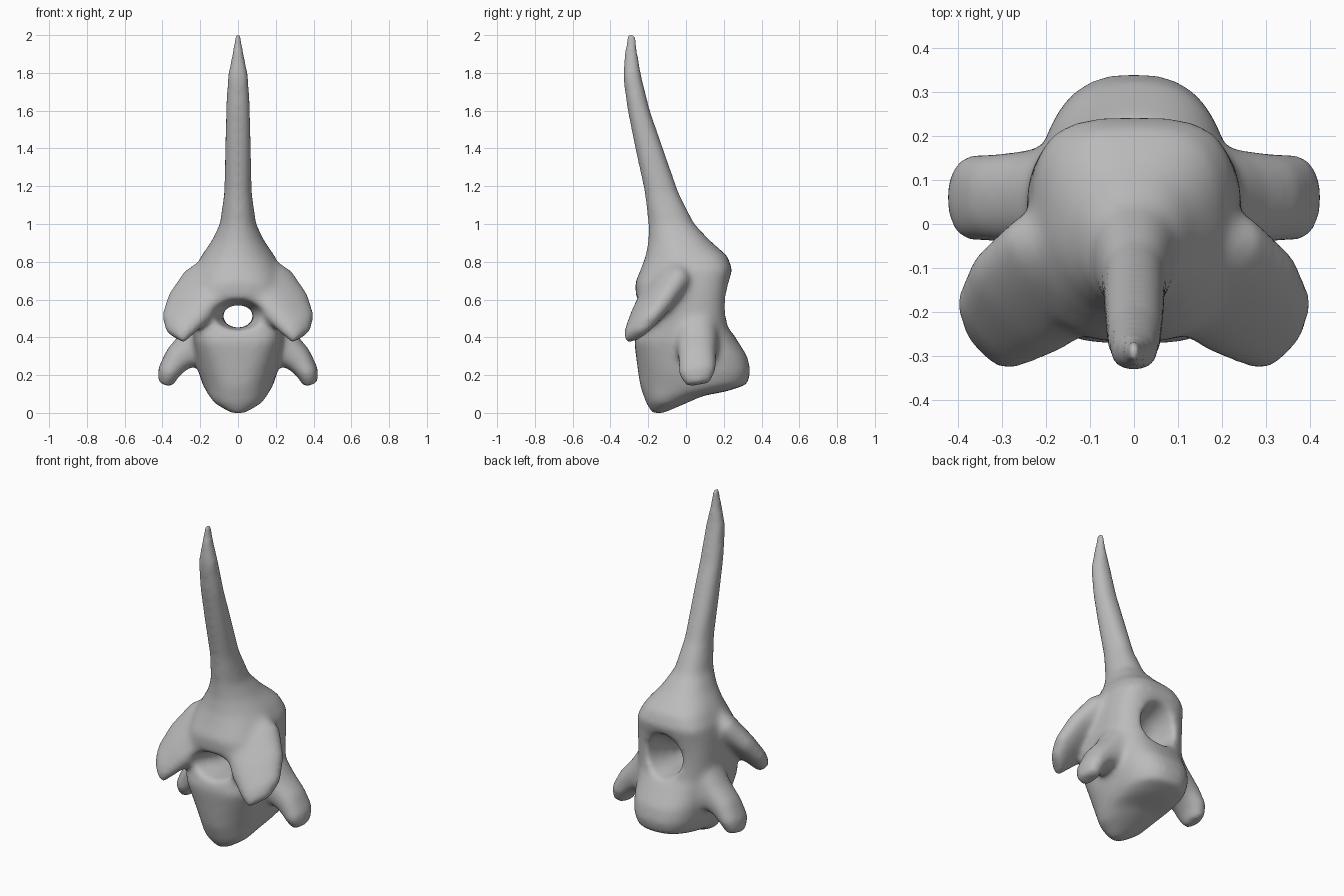
import bpy
import bmesh
import math
from mathutils import Vector

if "Cube" in bpy.data.objects:
    bpy.data.objects.remove(bpy.data.objects["Cube"], do_unlink=True)

SIDES = 32


def loft(bm, rings):
    """Skin rings given as (centre, half axis u, half axis v, squareness at -v, at +v)."""
    loops = []
    for c, u, v, n_minus, n_plus in rings:
        loop = []
        for i in range(SIDES):
            a = 2 * math.pi * i / SIDES
            ca, sa = math.cos(a), math.sin(a)
            n = n_minus if sa < 0 else n_plus
            p = c + u * math.copysign(abs(ca) ** (2 / n), ca) \
                  + v * math.copysign(abs(sa) ** (2 / n), sa)
            loop.append(bm.verts.new(p))
        loops.append(loop)
    faces = [bm.faces.new(loops[0]), bm.faces.new(loops[-1])]
    for a, b in zip(loops, loops[1:]):
        for i in range(SIDES):
            j = (i + 1) % SIDES
            faces.append(bm.faces.new((a[i], a[j], b[j], b[i])))
    bmesh.ops.recalc_face_normals(bm, faces=faces)


def loft_along_y(bm, rows):
    """Rows are (y, bottom, top, half width)."""
    loft(bm, [(Vector((0, y, (lo + hi) / 2)), Vector((w, 0, 0)),
               Vector((0, 0, (hi - lo) / 2)), 2, 2) for y, lo, hi, w in rows])


def loft_along_z(bm, rows):
    """Rows are (z, front, back, half width, front squareness, back squareness)."""
    loft(bm, [(Vector((0, (f + b) / 2, z)), Vector((w, 0, 0)),
               Vector((0, (b - f) / 2, 0)), nf, nb) for z, f, b, w, nf, nb in rows])


def process_pair(bm, width_dir, rows):
    """Flattened outgrowth on both sides; rows are (x, y, z, half width, half thickness)."""
    wide = Vector(width_dir).normalized()
    pts = [Vector(r[:3]) for r in rows]
    for side in (1, -1):
        rings = []
        for i, (p, row) in enumerate(zip(pts, rows)):
            along = pts[min(i + 1, len(pts) - 1)] - pts[max(i - 1, 0)]
            thick = along.cross(wide).normalized()
            ring = [p.copy(), wide * row[3], thick * row[4]]
            for vec in ring:
                vec.x *= side
            rings.append((*ring, 2.3, 2.3))
        loft(bm, rings)


def make_object(name, bm):
    mesh = bpy.data.meshes.new(name)
    bm.to_mesh(mesh)
    bm.free()
    obj = bpy.data.objects.new(name, mesh)
    bpy.context.collection.objects.link(obj)
    return obj


body = bmesh.new()

# Keeled body block, arch and tall spine in one skin
loft_along_z(body, [
    (-0.002, -0.18, -0.12, 0.04, 2, 2),
    (0.05, -0.212, 0.00, 0.125, 2, 2),
    (0.09, -0.225, 0.09, 0.155, 2.1, 2.2),
    (0.115, -0.235, 0.22, 0.17, 2.2, 2.4),
    (0.15, -0.245, 0.325, 0.188, 2.3, 2.6),
    (0.22, -0.255, 0.343, 0.21, 2.5, 2.6),
    (0.30, -0.265, 0.325, 0.222, 3, 2.6),
    (0.38, -0.275, 0.275, 0.235, 3.5, 2.6),
    (0.45, -0.255, 0.23, 0.24, 3.5, 3),
    (0.53, -0.24, 0.22, 0.245, 3.5, 3.2),
    (0.61, -0.265, 0.22, 0.245, 3, 3.4),
    (0.69, -0.27, 0.23, 0.24, 2.5, 3.4),
    (0.76, -0.24, 0.245, 0.23, 2.2, 3.4),
    (0.83, -0.215, 0.22, 0.195, 2, 3),
    (0.91, -0.20, 0.13, 0.14, 2, 2.4),
    (1.00, -0.20, 0.045, 0.097, 2, 2.2),
    (1.17, -0.22, -0.04, 0.073, 2.2, 2.2),
    (1.40, -0.27, -0.12, 0.07, 2.2, 2.2),
    (1.60, -0.31, -0.19, 0.065, 2.2, 2.2),
    (1.78, -0.335, -0.235, 0.057, 2.2, 2.2),
    (1.90, -0.328, -0.253, 0.032, 2.2, 2.2),
    (2.015, -0.315, -0.265, 0.013, 2.4, 2.4)])

# Front wings, sweeping forward and down
process_pair(body, (0.65, 0.65, 0.4), [
    (0.08, -0.07, 0.76, 0.12, 0.08),
    (0.17, -0.11, 0.665, 0.17, 0.085),
    (0.265, -0.18, 0.555, 0.155, 0.068),
    (0.325, -0.24, 0.46, 0.118, 0.052),
    (0.336, -0.275, 0.40, 0.07, 0.035)])

# Drooping side processes
process_pair(body, (0, 1, 0.15), [
    (0.12, 0.06, 0.46, 0.12, 0.14),
    (0.235, 0.06, 0.35, 0.11, 0.10),
    (0.32, 0.06, 0.287, 0.10, 0.076),
    (0.37, 0.06, 0.215, 0.10, 0.058),
    (0.382, 0.065, 0.15, 0.065, 0.042)])

vertebra = make_object("vertebra", body)

# Canal through the arch, flaring to the back
hole = bmesh.new()
loft_along_y(hole, [
    (-0.40, 0.43, 0.64, 0.18),
    (-0.25, 0.44, 0.60, 0.135),
    (-0.12, 0.45, 0.57, 0.085),
    (0.00, 0.45, 0.575, 0.08),
    (0.12, 0.45, 0.66, 0.10),
    (0.24, 0.435, 0.715, 0.122),
    (0.40, 0.42, 0.77, 0.14)])
canal = make_object("canal_cutter", hole)
canal.hide_render = True


# Fuse the parts, cut the canal and soften the joins
def add_remesh(name):
    mod = vertebra.modifiers.new(name, 'REMESH')
    mod.mode = 'VOXEL'
    mod.voxel_size = 0.012
    mod.use_smooth_shade = True


add_remesh("fuse")
cut = vertebra.modifiers.new("canal", 'BOOLEAN')
cut.operation = 'DIFFERENCE'
cut.solver = 'EXACT'
cut.object = canal
add_remesh("even_out")
soft = vertebra.modifiers.new("soften", 'SMOOTH')
soft.factor = 0.5
soft.iterations = 28

bpy.context.view_layer.update()
graph = bpy.context.evaluated_depsgraph_get()
final = bpy.data.meshes.new_from_object(vertebra.evaluated_get(graph))
vertebra.modifiers.clear()
vertebra.data = final
bpy.data.objects.remove(canal, do_unlink=True)
for poly in final.polygons:
    poly.use_smooth = True
    poly.material_index = 0

# Single bone grey
grey = bpy.data.materials.new("bone_grey")
grey.use_nodes = True
colour = (0.5, 0.5, 0.5, 1)
grey.diffuse_color = colour
grey.node_tree.nodes["Principled BSDF"].inputs["Base Color"].default_value = colour
final.materials.clear()
final.materials.append(grey)
